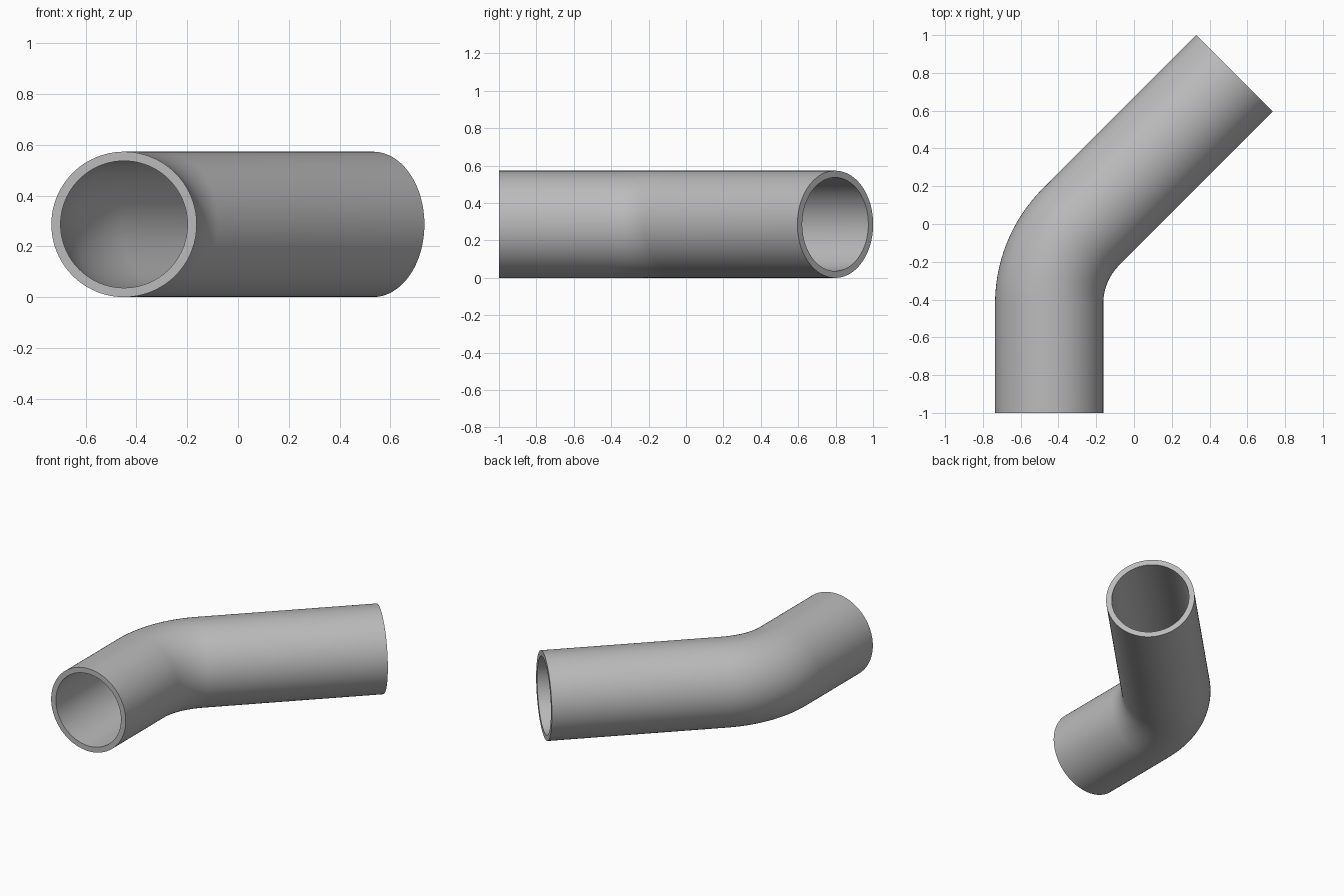
import bpy, bmesh
from math import sin, cos, pi, radians
from mathutils import Vector

cube = bpy.data.objects.get("Cube")
if cube:
    bpy.data.objects.remove(cube)

OUTER, INNER = 0.2865, 0.25      # pipe radii
BEND, ANGLE = 0.573, radians(45)  # centreline bend
SIDES, STEPS = 96, 24
START = Vector((-0.449, -1, OUTER))
BEND_Y = -0.421
END = Vector((0.532, 0.798, OUTER))

# Centreline stations: position and heading away from +y
stations = [(START, 0)]
for i in range(STEPS + 1):
    a = ANGLE * i / STEPS
    pos = Vector((START.x + BEND * (1 - cos(a)), BEND_Y + BEND * sin(a), OUTER))
    stations.append((pos, a))
stations.append((END, ANGLE))

bm = bmesh.new()


def ring(pos, heading, radius):
    side = Vector((cos(heading), -sin(heading), 0))
    up = Vector((0, 0, 1))
    return [bm.verts.new(pos + radius * (side * cos(t) + up * sin(t)))
            for t in (2 * pi * k / SIDES for k in range(SIDES))]


def bridge(a, b):
    for k in range(SIDES):
        n = (k + 1) % SIDES
        bm.faces.new((a[k], a[n], b[n], b[k]))


# Outer wall forward, inner wall back, closed by the two flat rims
loops = [ring(p, h, OUTER) for p, h in stations]
loops += [ring(p, h, INNER) for p, h in reversed(stations)]
for a, b in zip(loops, loops[1:] + loops[:1]):
    bridge(a, b)
bmesh.ops.recalc_face_normals(bm, faces=bm.faces)

mesh = bpy.data.meshes.new("bent_pipe")
bm.to_mesh(mesh)
bm.free()
pipe = bpy.data.objects.new("bent_pipe", mesh)
bpy.context.collection.objects.link(pipe)

# Grey finish
grey = bpy.data.materials.new("plain_grey")
grey.use_nodes = True
colour = (0.5, 0.5, 0.5, 1)
grey.diffuse_color = colour
grey.node_tree.nodes["Principled BSDF"].inputs["Base Color"].default_value = colour
mesh.materials.append(grey)

bpy.context.view_layer.objects.active = pipe
pipe.select_set(True)
bpy.ops.object.shade_smooth_by_angle(angle=radians(30))
